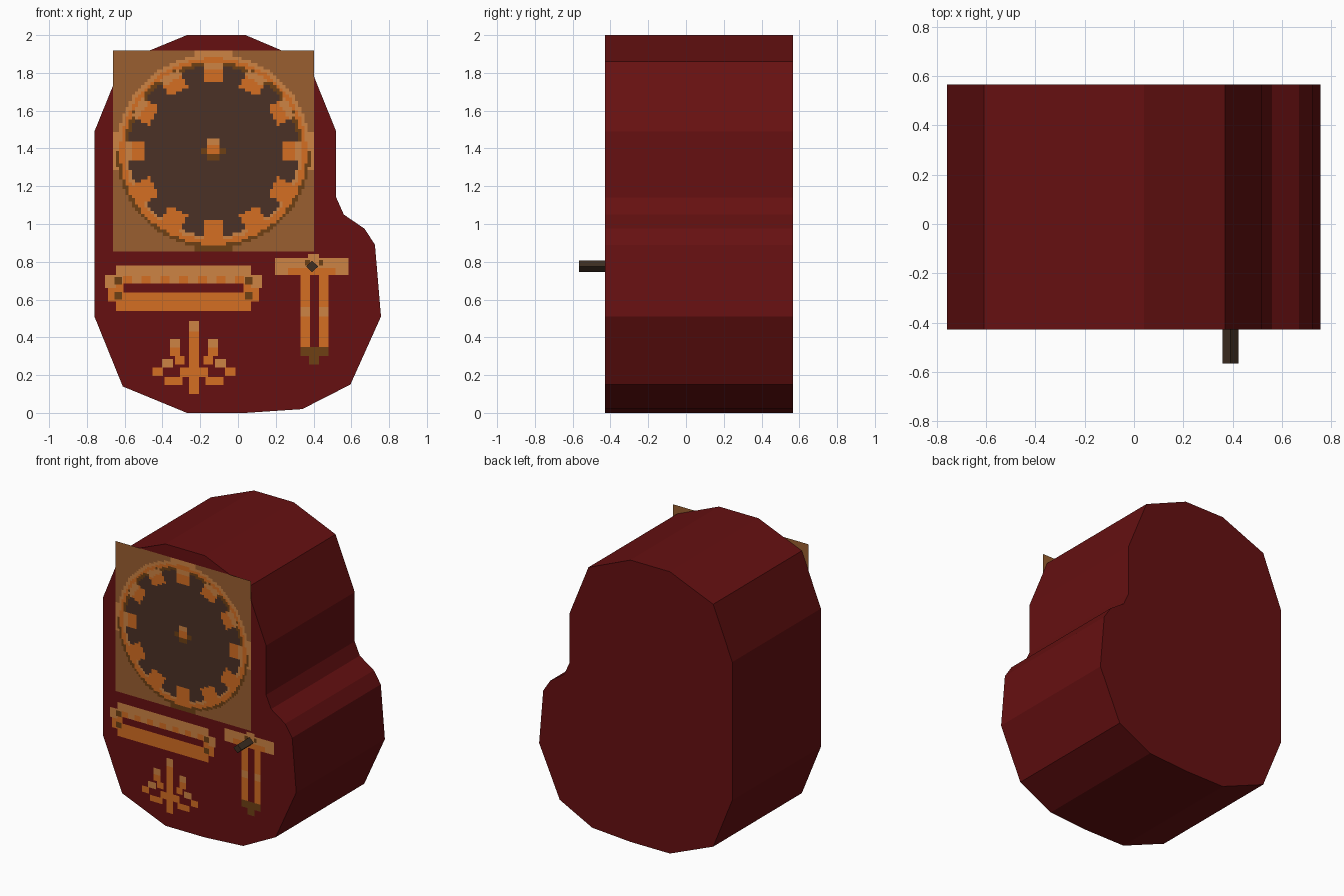
import bpy, bmesh, math

if "Cube" in bpy.data.objects:
    bpy.data.objects.remove(bpy.data.objects["Cube"])


def material(name, r, g, b):
    lin = [((c / 255 + 0.055) / 1.055) ** 2.4 if c > 10 else c / 255 / 12.92 for c in (r, g, b)]
    m = bpy.data.materials.new(name)
    m.diffuse_color = (*lin, 1)
    m.use_nodes = True
    m.node_tree.nodes["Principled BSDF"].inputs["Base Color"].default_value = m.diffuse_color
    return m


MATS = [
    material("dark_red", 102, 16, 17),
    material("orange", 213, 110, 34),
    material("light_orange", 206, 132, 68),
    material("brown", 110, 64, 20),
    material("dark_face", 75, 49, 38),
    material("tan_backing", 154, 95, 48),
    material("spindle_brown", 62, 46, 34),
]
RED, ORANGE, LIGHT, BROWN, FACE, TAN, SPINDLE = range(7)
FRONT, BACK = -0.428, 0.566


def finish(name, bm):
    me = bpy.data.meshes.new(name)
    bm.to_mesh(me)
    bm.free()
    for m in MATS:
        me.materials.append(m)
    ob = bpy.data.objects.new(name, me)
    bpy.context.collection.objects.link(ob)
    return ob


def prism(name, outline, y0, y1, mat):
    """Extrude an x-z outline from y0 to y1."""
    bm = bmesh.new()
    face = bm.faces.new([bm.verts.new((x, y0, z)) for x, z in outline])
    ext = bmesh.ops.extrude_face_region(bm, geom=[face])
    for v in ext["geom"]:
        if isinstance(v, bmesh.types.BMVert):
            v.co.y = y1
    bmesh.ops.recalc_face_normals(bm, faces=bm.faces[:])
    for f in bm.faces:
        f.material_index = mat
    return finish(name, bm)


def decal(name, cells, layer=0.003):
    """Painted detail: front-facing rectangles (x0, x1, z0, z1, material)."""
    bm = bmesh.new()
    for i, (x0, x1, z0, z1, mat) in enumerate(cells):
        y = FRONT - layer
        f = bm.faces.new([bm.verts.new((x, y, z)) for x, z in
                          ((x0, z0), (x1, z0), (x1, z1), (x0, z1))])
        f.material_index = mat
    bmesh.ops.remove_doubles(bm, verts=bm.verts[:], dist=0.0005)
    return finish(name, bm)


# main body
prism("body", [
    (-0.27, 2.0), (0.04, 2.0), (0.37, 1.86), (0.52, 1.49), (0.52, 1.14),
    (0.56, 1.05), (0.67, 0.975), (0.725, 0.89), (0.757, 0.51), (0.595, 0.15),
    (0.34, 0.02), (0.04, 0.0), (-0.27, 0.0), (-0.61, 0.14), (-0.76, 0.51),
    (-0.76, 1.49), (-0.61, 1.86)], FRONT, BACK, RED)


# dial: grid of squares coloured by distance and angle from the centre
def dial_colour(dx, dz):
    r = math.hypot(dx, dz)
    if abs(dx) < 0.025 and -0.02 < dz < 0.06:
        return LIGHT if dz > 0.035 else ORANGE
    if (abs(dx) < 0.06 and abs(dz) < 0.022) or (abs(dx) < 0.025 and -0.055 < dz < 0):
        return BROWN
    if r > 0.515:
        if min(abs(dx), abs(dz)) < 0.105:
            return BROWN if dz < -0.4 else LIGHT
        return TAN
    # twelve hour markers
    step = math.pi / 6
    a = math.atan2(dz, dx)
    a -= round(a / step) * step
    across, along = r * math.sin(a), r * math.cos(a)
    if abs(across) < 0.056 and 0.365 < along < 0.47:
        return LIGHT if 0.43 < along and dz > -0.1 else ORANGE
    if r > 0.45:
        s = (r - 0.45) / 0.065
        if dz > 0:
            return LIGHT if s > 0.65 else BROWN if s < 0.35 else ORANGE
        return LIGHT if s < 0.3 else BROWN if s > 0.7 else ORANGE
    return FACE


N, SIZE, CX, CZ = 64, 1.064, -0.13, 1.386
step = SIZE / N
cells = []
for i in range(N):
    for j in range(N):
        dx, dz = -SIZE / 2 + i * step, -SIZE / 2 + j * step
        cells.append((CX + dx, CX + dx + step, CZ + dz, CZ + dz + step,
                      dial_colour(dx + step / 2, dz + step / 2)))
decal("dial", cells)

# slotted panel, mirrored about its middle
mid = -0.288
panel = [(-0.645, 0.07, 0.685, 0.78, LIGHT), (-0.645, 0.07, 0.54, 0.637, ORANGE),
         (-0.645, -0.605, 0.637, 0.685, ORANGE), (0.03, 0.07, 0.637, 0.685, ORANGE)]
for s in (-1, 1):
    for a, b, z0, z1, m in ((0.357, 0.415, 0.66, 0.73, LIGHT), (0.357, 0.4, 0.59, 0.66, ORANGE)):
        xs = sorted((mid + s * a, mid + s * b))
        panel.append((*xs, z0, z1, m))
decal("slotted_panel", panel)
studs = [(mid + k * 0.099 - 0.024, mid + k * 0.099 + 0.024, 0.685, 0.725, ORANGE) for k in range(-3, 4)]
for s in (-1, 1):
    x = mid + s * 0.345
    studs += [(x - 0.02, x + 0.02, z, z + 0.04, BROWN) for z in (0.60, 0.68)]
decal("panel_studs", studs, 0.005)

# pendulum bracket with two hanging rods
decal("bracket_bar", [(0.195, 0.585, 0.73, 0.82, LIGHT), (0.37, 0.43, 0.82, 0.84, LIGHT)])
rods = [(0.33, 0.48, 0.30, 0.35, BROWN), (0.375, 0.43, 0.255, 0.30, BROWN)]
for x in (0.33, 0.43):
    rods += [(x, x + 0.05, 0.35, 0.51, ORANGE), (x, x + 0.05, 0.51, 0.56, LIGHT),
             (x, x + 0.05, 0.56, 0.73, ORANGE)]
decal("hanging_rods", rods)
decal("bracket_marks", [(0.265, 0.515, 0.73, 0.768, ORANGE), (0.355, 0.38, 0.78, 0.81, BROWN),
                        (0.43, 0.45, 0.78, 0.81, BROWN)], 0.005)

# leaf ornament, mirrored about its stem
stem = -0.233
leaf = [(stem - 0.026, stem + 0.026, 0.10, 0.43, ORANGE),
        (stem - 0.026, stem + 0.026, 0.43, 0.487, LIGHT)]
for s in (-1, 1):
    for a, b, z0, z1, m in ((0.075, 0.127, 0.30, 0.345, ORANGE), (0.075, 0.127, 0.345, 0.39, LIGHT),
                            (0.05, 0.10, 0.255, 0.30, ORANGE), (0.026, 0.075, 0.19, 0.24, ORANGE),
                            (0.06, 0.155, 0.148, 0.19, ORANGE), (0.11, 0.17, 0.24, 0.285, LIGHT),
                            (0.165, 0.22, 0.195, 0.24, ORANGE)):
        xs = sorted((stem + s * a, stem + s * b))
        leaf.append((*xs, z0, z1, m))
decal("leaf_ornament", leaf)

# spindle sticking out of the bracket
prism("spindle", [(0.36, 0.775), (0.392, 0.745), (0.424, 0.775), (0.392, 0.806)],
      -0.566, FRONT, SPINDLE)
